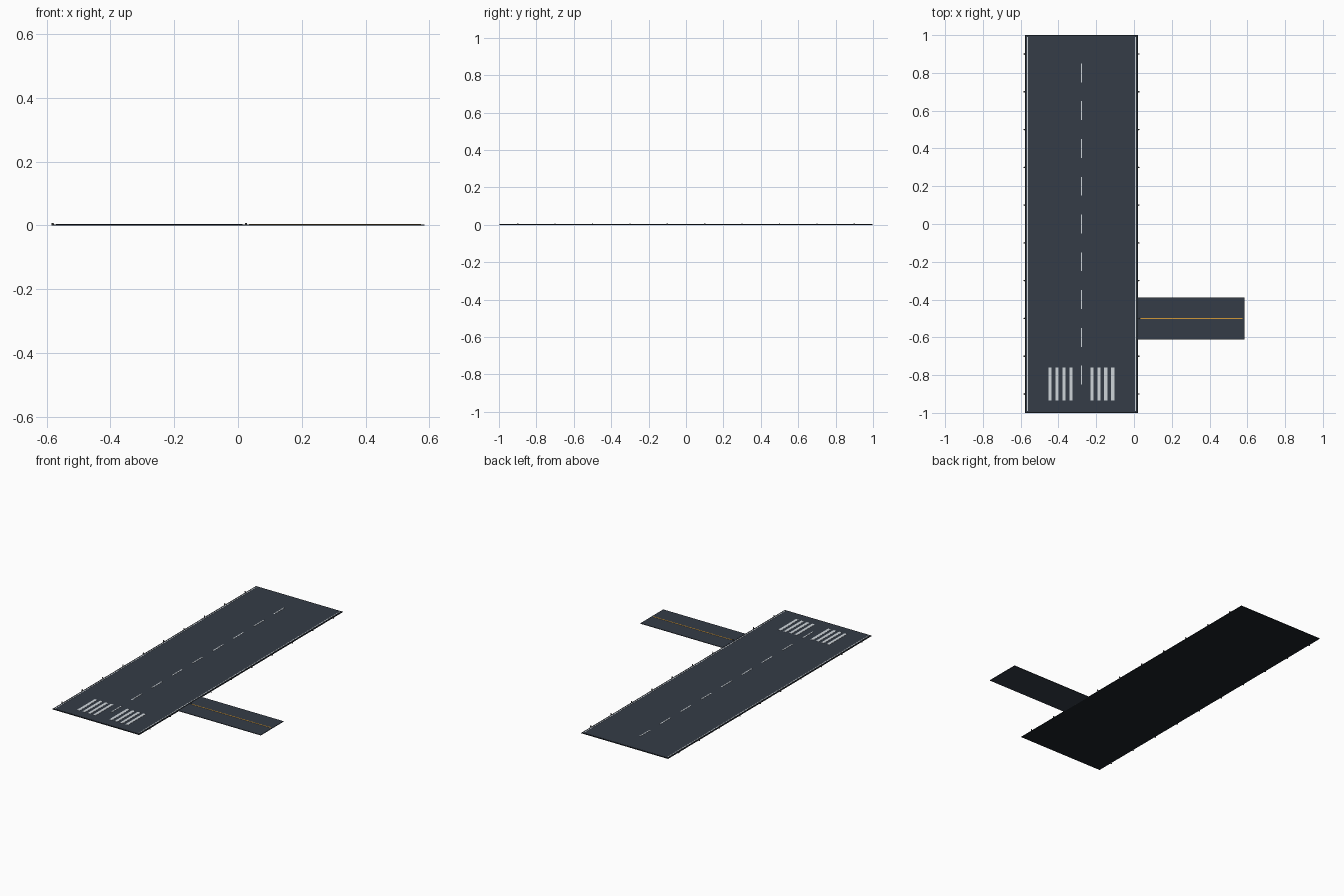
import bpy, bmesh
from mathutils import Matrix

if "Cube" in bpy.data.objects:
    bpy.data.objects.remove(bpy.data.objects["Cube"])


def material(name, rgb):
    m = bpy.data.materials.new(name)
    m.diffuse_color = (*rgb, 1)
    m.use_nodes = True
    m.node_tree.nodes["Principled BSDF"].inputs["Base Color"].default_value = m.diffuse_color
    return m


asphalt = material("asphalt", (0.035, 0.046, 0.063))
edging = material("edging", (0.012, 0.016, 0.022))
white = material("white_paint", (0.62, 0.66, 0.70))
orange = material("orange_paint", (0.65, 0.32, 0.04))
lamp = material("lamp", (0.10, 0.10, 0.10))


def make(name, bm, mat):
    me = bpy.data.meshes.new(name)
    bm.to_mesh(me)
    bm.free()
    me.materials.append(mat)
    ob = bpy.data.objects.new(name, me)
    bpy.context.collection.objects.link(ob)
    return ob


def boxes(name, items, z0, z1, mat):
    """One object from boxes given as (centre x, centre y, width, length)."""
    bm = bmesh.new()
    for x, y, w, l in items:
        m = Matrix.Translation((x, y, (z0 + z1) / 2)) @ Matrix.Diagonal((w, l, z1 - z0, 1))
        bmesh.ops.create_cube(bm, size=1, matrix=m)
    return make(name, bm, mat)


CX, W = -0.278, 0.597      # runway centre line and width
BASE, TOP, PAINT = 0.003, 0.004, 0.005
right = CX + W / 2

# Runway: dark edged base with the asphalt surface on top
boxes("runway_base", [(CX, 0, W, 2)], 0, BASE, edging)
boxes("runway_surface", [(CX, 0, W - 0.012, 1.988)], BASE, TOP, asphalt)

# Taxiway joining from the right
tx0, tx1 = right, 0.585
boxes("taxiway", [((tx0 + tx1) / 2, -0.5, tx1 - tx0, 0.224)], 0, TOP - 0.0005, asphalt)
boxes("taxiway_line", [(0.304, -0.5, 0.54, 0.006)], TOP - 0.0005, PAINT - 0.0005, orange)

# White markings: centre dashes, side lines, threshold bars
boxes("centre_dashes", [(CX, -0.8 + 0.2 * i, 0.007, 0.1) for i in range(9)], TOP, PAINT, white)
boxes("side_lines", [(CX + s * 0.287, 0, 0.005, 1.98) for s in (-1, 1)], TOP, PAINT, white)
boxes("threshold_bars", [(CX + s * (0.0555 + 0.037 * i), -0.847, 0.018, 0.175)
                         for s in (-1, 1) for i in range(4)], TOP, PAINT, white)

# Edge lights along both sides
bm = bmesh.new()
for s in (-1, 1):
    for i in range(10):
        bmesh.ops.create_cone(bm, cap_ends=True, segments=8, radius1=0.004, radius2=0.003,
                              depth=0.008,
                              matrix=Matrix.Translation((CX + s * 0.303, -0.9 + 0.2 * i, 0.004)))
make("edge_lights", bm, lamp)
